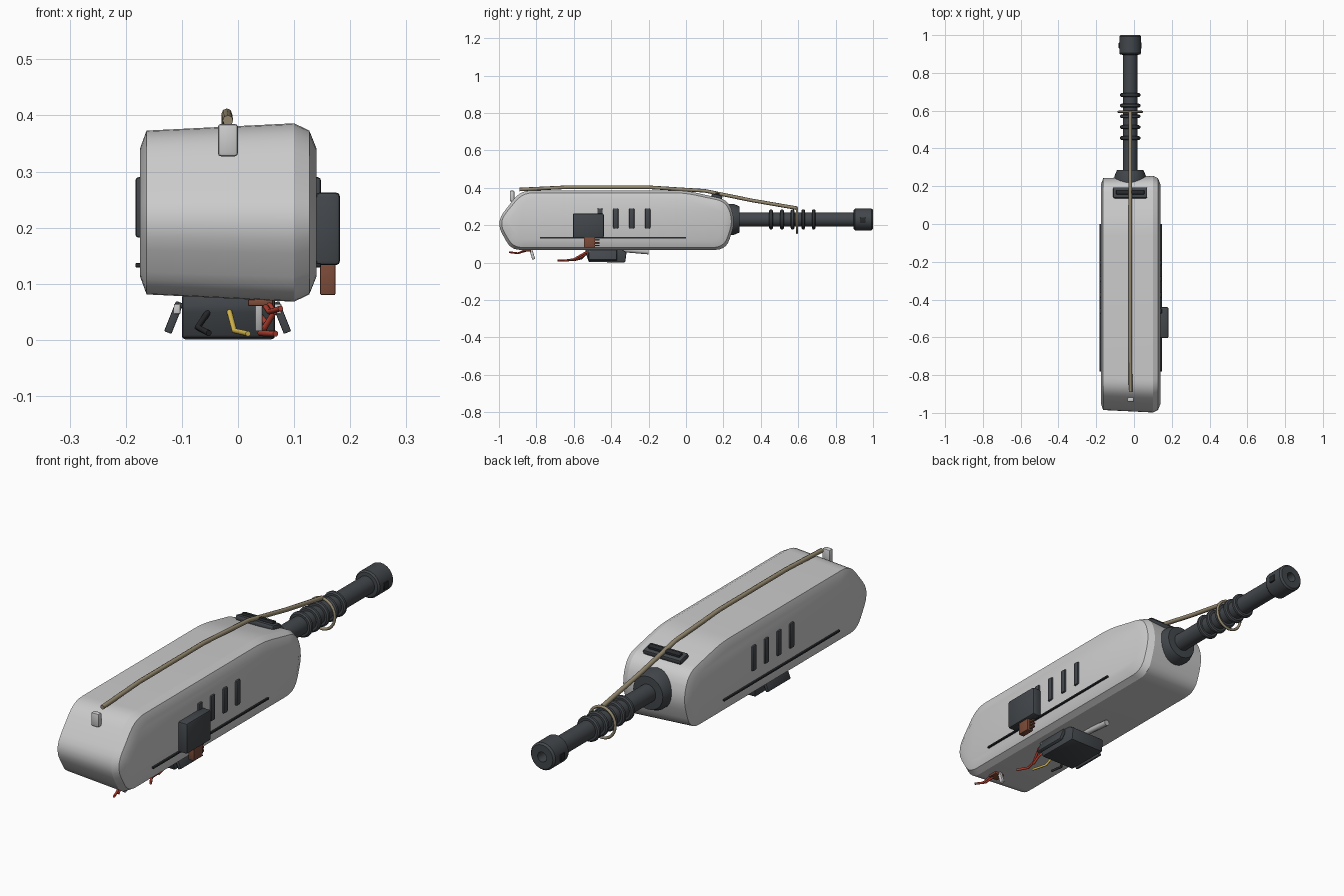
import bpy, bmesh, math
from mathutils import Vector

if "Cube" in bpy.data.objects:
    bpy.data.objects.remove(bpy.data.objects["Cube"])

def material(name, r, g, b):
    m = bpy.data.materials.new(name)
    m.diffuse_color = (r, g, b, 1)
    m.use_nodes = True
    m.node_tree.nodes["Principled BSDF"].inputs["Base Color"].default_value = m.diffuse_color
    return m

DARK = material("dark_metal", 0.055, 0.062, 0.07)
BLACK = material("black", 0.02, 0.022, 0.025)
TAN = material("tan_cord", 0.30, 0.25, 0.16)
RED = material("red_wire", 0.45, 0.05, 0.03)
YELLOW = material("yellow_wire", 0.7, 0.5, 0.08)
BROWN = material("brown_plug", 0.2, 0.07, 0.04)
AX, AZ = -0.02, 0.231          # barrel axis

def finish(name, bm, mat=None, angle=35):
    bmesh.ops.recalc_face_normals(bm, faces=bm.faces[:])
    me = bpy.data.meshes.new(name)
    bm.to_mesh(me)
    bm.free()
    ob = bpy.data.objects.new(name, me)
    bpy.context.collection.objects.link(ob)
    if mat:
        me.materials.append(mat)
    bpy.ops.object.select_all(action='DESELECT')
    bpy.context.view_layer.objects.active = ob
    ob.select_set(True)
    bpy.ops.object.shade_smooth_by_angle(angle=math.radians(angle))
    return ob

def box(name, loc, size, mat=None, bevel=0.004, rot=(0, 0, 0), segments=2):
    bm = bmesh.new()
    bmesh.ops.create_cube(bm, size=1)
    bmesh.ops.scale(bm, vec=size, verts=bm.verts)
    if bevel:
        bmesh.ops.bevel(bm, geom=bm.edges[:], offset=bevel, segments=segments,
                        profile=0.5, affect='EDGES')
    ob = finish(name, bm, mat)
    ob.location, ob.rotation_euler = loc, rot
    return ob

def loft(bm, rings):
    loops = [[bm.verts.new(p) for p in ring] for ring in rings]
    n = len(loops[0])
    for a, b in zip(loops, loops[1:]):
        for i in range(n):
            j = (i + 1) % n
            bm.faces.new((a[i], a[j], b[j], b[i]))
    bm.faces.new(loops[0])
    bm.faces.new(loops[-1])

def lathe(name, profile, mat=None, n=32):
    bm = bmesh.new()
    loft(bm, [[(AX + r * math.cos(2 * math.pi * i / n), y,
                AZ + r * math.sin(2 * math.pi * i / n)) for i in range(n)]
              for r, y in profile])
    return finish(name, bm, mat)

def cord(name, points, radius, mat, cyclic=False):
    cu = bpy.data.curves.new(name, 'CURVE')
    cu.dimensions = '3D'
    cu.bevel_depth, cu.bevel_resolution, cu.use_fill_caps = radius, 2, True
    sp = cu.splines.new('POLY')
    sp.points.add(len(points) - 1)
    for p, co in zip(sp.points, points):
        p.co = (*co, 1)
    sp.use_cyclic_u = cyclic
    cu.materials.append(mat)
    ob = bpy.data.objects.new(name, cu)
    bpy.context.collection.objects.link(ob)
    return ob

def rounded(corners, n=5):
    out = []
    for i, (y, z, d) in enumerate(corners):
        c = Vector((y, z))
        a = Vector(corners[i - 1][:2]) - c
        b = Vector(corners[(i + 1) % len(corners)][:2]) - c
        p, q = c + a.normalized() * d, c + b.normalized() * d
        for k in range(n + 1):
            t = k / n
            out.append(p * (1 - t) ** 2 + c * 2 * t * (1 - t) + q * t * t)
    return out

# Main housing: rounded side profile, lofted across x with inset sides
profile = rounded([(-1.017, 0.215, 0.07), (-0.885, 0.386, 0.06), (0.0, 0.386, 0.06),
                   (0.225, 0.335, 0.05), (0.265, 0.225, 0.06), (0.215, 0.068, 0.06),
                   (-0.935, 0.068, 0.05)])
bm = bmesh.new()
rings = []
for x, inset in ((-0.175, 0.046), (-0.163, 0.013), (0.10, 0), (0.127, 0.013), (0.14, 0.045)):
    sy, sz = 1 - inset / 0.628, 1 - inset / 0.159
    rings.append([(x, -0.37 + (p.x + 0.37) * sy, 0.227 + (p.y - 0.227) * sz) for p in profile])
loft(bm, rings)
finish("housing", bm, None, 25)

# Barrel, collar and muzzle
lathe("barrel", [(0.038, 0.2), (0.038, 0.92)], DARK)
lathe("barrel_collar", [(0.083, 0.2), (0.083, 0.255), (0.07, 0.285), (0.038, 0.287)], DARK)
lathe("muzzle", [(0.036, 0.895), (0.052, 0.897), (0.058, 0.904), (0.058, 0.992),
                 (0.051, 1.0), (0.021, 1.0), (0.021, 0.95)], DARK)
for s in (-1, 1):
    box("muzzle_port", (AX + s * 0.055, 0.945, AZ - 0.005), (0.012, 0.03, 0.03), BLACK, 0.003)

# Barrel rings and cord loop
for i, y in enumerate((0.455, 0.513, 0.57, 0.627, 0.683)):
    lathe(f"barrel_ring_{i + 1}", [(0.036, y - 0.01), (0.047, y - 0.01), (0.053, y - 0.005),
                                   (0.054, y), (0.053, y + 0.005), (0.047, y + 0.01),
                                   (0.036, y + 0.01)], DARK)
cord("cord_loop", [(AX + 0.062 * math.cos(i * math.pi / 12), 0.594,
                    AZ - 0.006 + 0.066 * math.sin(i * math.pi / 12)) for i in range(24)],
     0.006, TAN, True)

# Top cord, its front post and the rear sight bar
cord("top_cord", [(AX + 0.002, -0.89, 0.391), (AX, -0.64, 0.403), (AX, -0.2, 0.403),
                  (AX, 0.1, 0.384), (AX, 0.35, 0.333), (AX, 0.594, 0.291)], 0.0095, TAN)
box("front_post", (-0.018, -0.93, 0.356), (0.036, 0.024, 0.058), None, 0.006)
box("sight_base", (AX, 0.165, 0.353), (0.18, 0.058, 0.022), DARK, 0.007, (-0.22, 0, 0))
box("sight_bar", (AX, 0.168, 0.365), (0.15, 0.024, 0.018), BLACK, 0.005, (-0.22, 0, 0))

# Side vents and seam strips on both sides
for side, x in (("left", -0.175), ("right", 0.14)):
    for i in range(4):
        box(f"{side}_vent_{i + 1}", (x, -0.46 + i * 0.085, 0.236), (0.016, 0.028, 0.108), DARK, 0.006)
    box(f"{side}_seam", (x, -0.39, 0.133), (0.016, 0.78, 0.008), BLACK, 0.002)

# Right side box with plug and prongs
box("side_box", (0.160, -0.522, 0.198), (0.044, 0.165, 0.13), DARK, 0.008)
box("side_plug", (0.160, -0.516, 0.11), (0.027, 0.058, 0.06), BROWN, 0.002)
for i in range(3):
    box(f"plug_prong_{i + 1}", (0.158, -0.482, 0.092 + i * 0.015), (0.012, 0.04, 0.007), BROWN, 0.001)

# Underside box, with a wedge front and slanted side brackets
bm = bmesh.new()
loft(bm, [[(x, y, z) for y, z in ((-0.52, 0.003), (-0.325, 0.001), (-0.318, 0.055),
                                 (-0.36, 0.082), (-0.535, 0.082), (-0.537, 0.055))]
          for x in (-0.10, 0.066)])
bmesh.ops.bevel(bm, geom=bm.edges[:], offset=0.006, segments=2, profile=0.5, affect='EDGES')
finish("lower_box", bm, DARK)
for s in (-1, 1):
    box("box_bracket", (-0.0185 + s * 0.096, -0.445, 0.04), (0.014, 0.15, 0.058), DARK, 0.002,
        (0, -s * 0.38, 0))
    box("bracket_bolt", (-0.0185 + s * 0.09, -0.515, 0.055), (0.012, 0.012, 0.018), None, 0.002)

# Rear rod on the underside
cord("rear_rod", [(AX, -0.36, 0.071), (AX, -0.2, 0.057)], 0.013,
     material("light_metal", 0.5, 0.5, 0.5))

# Loose wires from the underside box
cord("red_wire", [(0.055, -0.52, 0.06), (0.066, -0.54, 0.052), (0.045, -0.60, 0.018),
                  (0.04, -0.64, 0.012), (0.067, -0.685, 0.011)], 0.0055, RED)
cord("red_wire_short", [(0.03, -0.52, 0.055), (0.05, -0.56, 0.03), (0.045, -0.60, 0.012)], 0.005, RED)
cord("yellow_wire", [(-0.018, -0.52, 0.06), (-0.006, -0.58, 0.016), (0.018, -0.64, 0.011)],
     0.005, YELLOW)
cord("black_wire", [(-0.046, -0.52, 0.06), (-0.072, -0.56, 0.022), (-0.052, -0.60, 0.012)],
     0.0055, BLACK)

# Front plug and frayed wires under the nose
box("front_tab", (0.037, -0.822, 0.044), (0.013, 0.016, 0.055), None, 0.002, (0.3, 0, 0))
box("front_plug", (0.04, -0.85, 0.066), (0.045, 0.045, 0.012), BROWN, 0.003)
cord("front_wire_a", [(0.045, -0.85, 0.065), (0.056, -0.90, 0.05), (0.076, -0.945, 0.056)], 0.005, RED)
cord("front_wire_b", [(0.04, -0.85, 0.065), (0.058, -0.875, 0.062), (0.066, -0.90, 0.048)], 0.004, RED)
